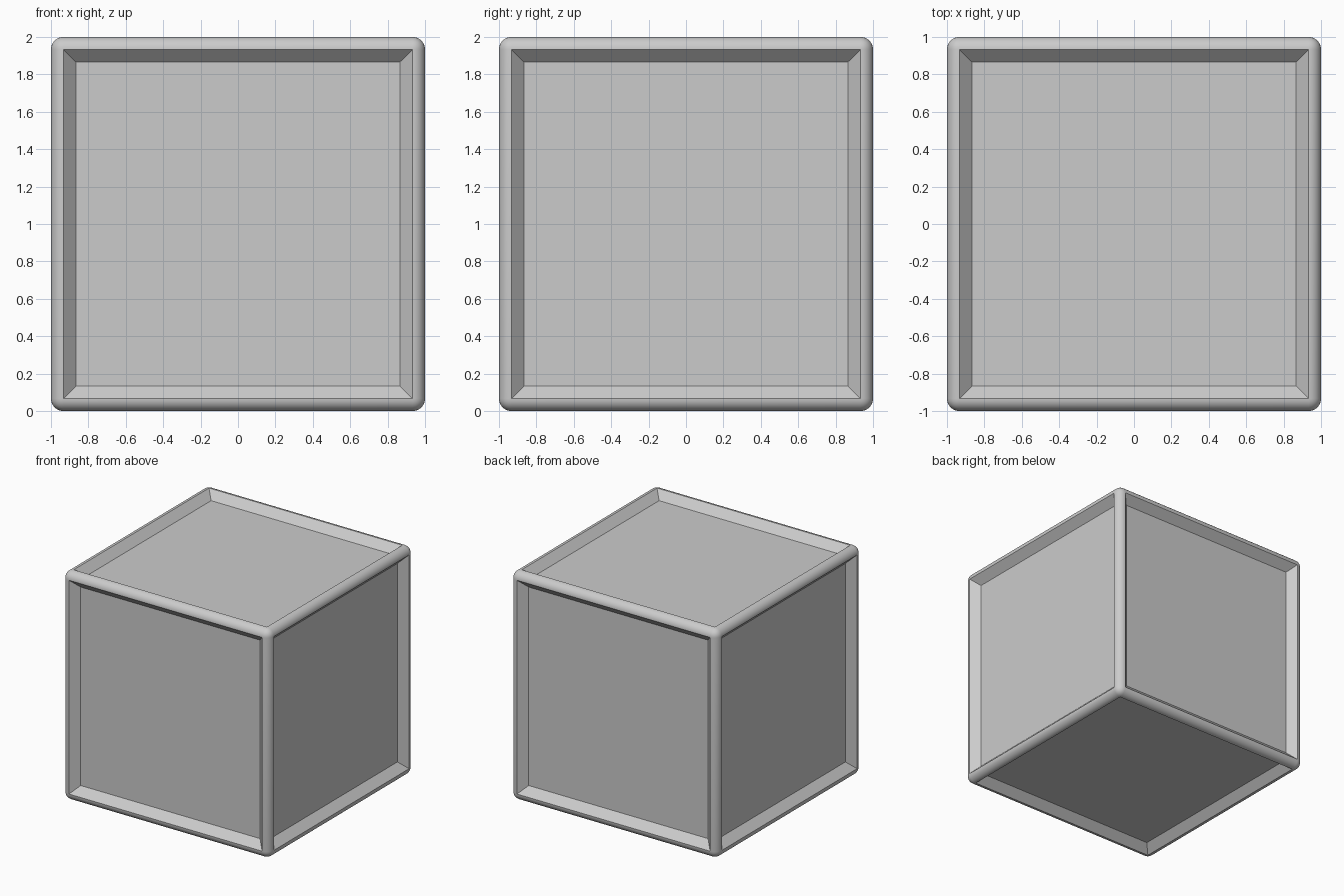
import bpy, bmesh
from mathutils import Vector

if "Cube" in bpy.data.objects:
    bpy.data.objects.remove(bpy.data.objects["Cube"])

R = 0.0667  # edge radius, also recess slope width and depth

# Cube body with rounded edges
bm = bmesh.new()
bmesh.ops.create_cube(bm, size=2.0)
bmesh.ops.translate(bm, verts=bm.verts, vec=Vector((0, 0, 1)))
bmesh.ops.bevel(bm, geom=list(bm.edges), offset=R, offset_type='OFFSET',
                segments=8, profile=0.5, affect='EDGES', clamp_overlap=True)

# Sunken panel with sloped walls on each of the six sides
panels = sorted(bm.faces, key=lambda f: f.calc_area())[-6:]
bmesh.ops.inset_individual(bm, faces=panels, thickness=R, depth=-R,
                           use_even_offset=True)
bmesh.ops.recalc_face_normals(bm, faces=bm.faces)

mesh = bpy.data.meshes.new("panelled_cube")
bm.to_mesh(mesh)
bm.free()
cube = bpy.data.objects.new("panelled_cube", mesh)
bpy.context.collection.objects.link(cube)

# Smooth rounded rims, crisp panel edges
bpy.context.view_layer.objects.active = cube
cube.select_set(True)
bpy.ops.object.shade_smooth_by_angle(angle=0.52)
